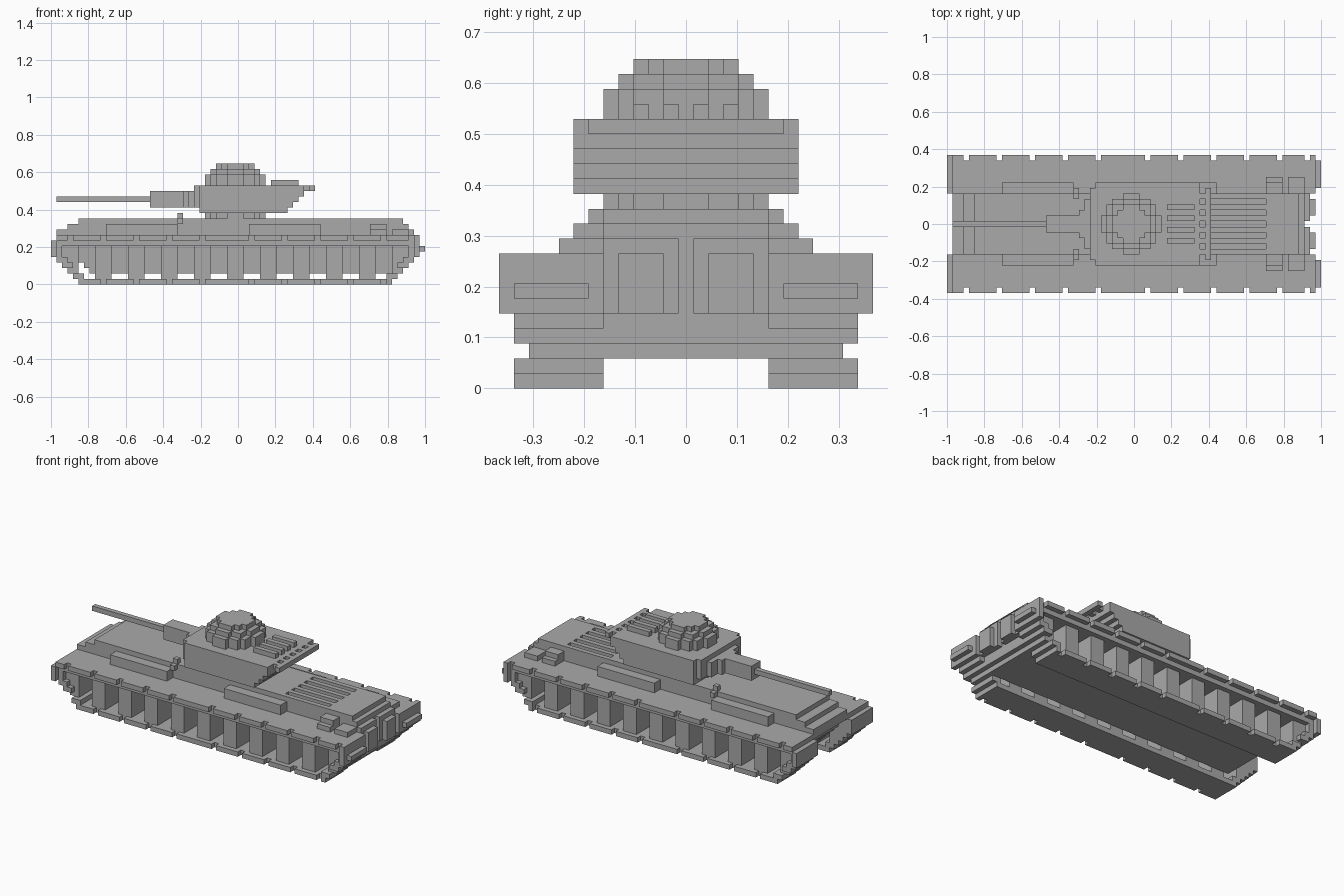
import bpy, bmesh

if "Cube" in bpy.data.objects:
    bpy.data.objects.remove(bpy.data.objects["Cube"])

U = 2 / 68  # one block

grey = bpy.data.materials.new("plain grey")
grey.diffuse_color = (0.4, 0.4, 0.4, 1)
grey.use_nodes = True
grey.node_tree.nodes["Principled BSDF"].inputs["Base Color"].default_value = grey.diffuse_color


def finish(name, bm):
    bmesh.ops.recalc_face_normals(bm, faces=bm.faces)
    bmesh.ops.scale(bm, vec=(U, U, U), verts=bm.verts)
    me = bpy.data.meshes.new(name)
    bm.to_mesh(me)
    bm.free()
    me.materials.append(grey)
    ob = bpy.data.objects.new(name, me)
    bpy.context.collection.objects.link(ob)


def boxes(name, items, mirror=False):
    """Blocks given as (x0, x1, y0, y1, z0, z1); mirror copies them across y."""
    bm = bmesh.new()
    if mirror:
        items = items + [(a, b, -d, -c, e, f) for a, b, c, d, e, f in items]
    for x0, x1, y0, y1, z0, z1 in items:
        vs = bmesh.ops.create_cube(bm, size=1)["verts"]
        for v in vs:
            v.co.x = x1 if v.co.x > 0 else x0
            v.co.y = y1 if v.co.y > 0 else y0
            v.co.z = z1 if v.co.z > 0 else z0
    finish(name, bm)


def prism(name, pts, to3d, lo, hi):
    """Extrude an outline between lo and hi."""
    bm = bmesh.new()
    a = [bm.verts.new(to3d(p, q, lo)) for p, q in pts]
    b = [bm.verts.new(to3d(p, q, hi)) for p, q in pts]
    bm.faces.new(a)
    bm.faces.new(b)
    for i in range(len(a)):
        j = (i + 1) % len(a)
        bm.faces.new((a[i], a[j], b[j], b[i]))
    finish(name, bm)


def side_profile(name, rows, half):
    """Stepped side outline from rows (z0, z1, x0, x1), bottom to top."""
    pts = []
    for z0, z1, x0, x1 in rows:
        pts += [(x1, z0), (x1, z1)]
    for z0, z1, x0, x1 in reversed(rows):
        pts += [(x0, z1), (x0, z0)]
    prism(name, pts, lambda p, q, t: (p, t, q), -half, half)


def disc(name, n, z0, z1):
    """Stepped round plate, n blocks radius, centred on x = -0.5."""
    r2 = (n + 0.3) ** 2
    right, left = [], []
    for j in range(-n, n + 1):
        w = int((r2 - j * j) ** 0.5) + 0.5
        if w > n + 0.5:
            w = n + 0.5
        right += [(w - 0.5, j - 0.5), (w - 0.5, j + 0.5)]
        left += [(-w - 0.5, j - 0.5), (-w - 0.5, j + 0.5)]
    prism(name, right + left[::-1], lambda p, q, t: (p, q, t), z0, z1)


# Hull and stepped upper deck
side_profile("hull", [(2, 3, -27, 30), (3, 4, -28, 31), (4, 5, -29, 31), (5, 6, -30, 31),
                      (6, 8, -31, 31), (8, 10, -33, 31), (10, 11, -31, 31)], 5.5)
deck = [(-29, 14, -5.5, 5.5, 11, 12), (24, 30, -5.5, 5.5, 11, 12)]
deck += [(14, 24, y, y + 1, 11, 12) for y in (-5.5, -3.5, -1.5, 0.5, 2.5, 4.5)]
boxes("engine_deck", deck)

# Rear plates and doors
boxes("rear_plates", [(31, 32, 0.5, 5.5, 5, 10)], True)
boxes("rear_doors", [(32, 33, 1.5, 4.5, 5, 9)], True)

# Tracks: notched runs with stepped ends
notches = [-31, -25, -19, -13, -7, 2, 8, 14, 20, 26, 31]


def run(x0, x1, y, z0, z1):
    out, start = [], x0
    for n in [n for n in notches if x0 < n < x1] + [x1]:
        out.append((start, n, y, y + 1, z0, z1))
        start = n + 1
    return out


boxes("track_bottom", [(-29, 28, 5.5, 10.5, 0, 1)] + run(-29, 28, 10.5, 0, 1), True)
ends = []
for z in range(1, 5):
    w = 10.5 if z == 2 else 11.5
    ends += [(-29 - z, -27 - z, 5.5, w, z, z + 1), (26 + z, 28 + z, 5.5, w, z, z + 1)]
ends += [(-33, -32, 5.5, 11.5, 5, 8), (31, 32, 5.5, 11.5, 5, 8)]
boxes("track_ends", ends, True)
boxes("track_top", [(-33, 33, 5.5, 11.5, 7, 8)], True)
boxes("fenders", [(-33, 33, 5.5, 11.5, 8, 9)] + run(-33, 33, 11.5, 8, 9), True)
boxes("mud_flaps", [(-34, -33, 5.5, 12.5, 5, 8), (32, 33, 5.5, 12.5, 5, 9),
                    (33, 34, 6.5, 11.5, 6, 7)], True)

# Road wheels
boxes("road_wheels", [(x, x + 3, 5.5, 10.5, 1, 7) for x in range(-26, 25, 6)], True)
boxes("end_wheels", [(-32, -29, 5.5, 10.5, 3, 7), (28, 31, 5.5, 10.5, 3, 7)], True)

# Fender fittings
boxes("tool_boxes", [(-24, -11, 5.5, 7.5, 9, 11), (2, 15, 5.5, 7.5, 9, 11)], True)
boxes("exhausts", [(24, 27, 5.5, 8.5, 9, 10), (24, 27, 5.5, 7.5, 10, 11),
                   (28, 31, 5.5, 8.5, 9, 10)], True)
boxes("headlights", [(-11, -10, 5.5, 6.5, 11, 12), (-11, -10, 4.5, 5.5, 12, 13)], True)

# Turret
disc("turret_ring", 5, 12, 13)
side_profile("turret", [(13, 14, -7, 9), (14, 15, -7, 10), (15, 16, -7, 11),
                        (16, 18, -7, 12)], 7.5)
boxes("turret_brow", [(-8, -7, -6.5, 6.5, 14, 18)])
boxes("turret_rack", [(13, 14, -6.5, 6.5, 17, 18)]
      + [(12, 13, y - 0.5, y + 0.5, 17, 18) for y in range(-5, 6, 2)])
boxes("turret_louvres", [(6, 11, y - 0.5, y + 0.5, 18, 19) for y in (-3, -1, 1, 3)])

# Gun
boxes("gun_mantlet", [(-9, -8, -4.5, 4.5, 14, 17), (-10, -9, -2.5, 2.5, 14, 17)])
boxes("gun_sleeve", [(-16, -10, -1.5, 1.5, 14, 17)])
boxes("gun_barrel", [(-33, -16, -0.5, 0.5, 15, 16)])

# Cupola
disc("cupola_base", 5, 18, 20)
disc("cupola_middle", 4, 20, 21)
disc("cupola_top", 3, 21, 22)
